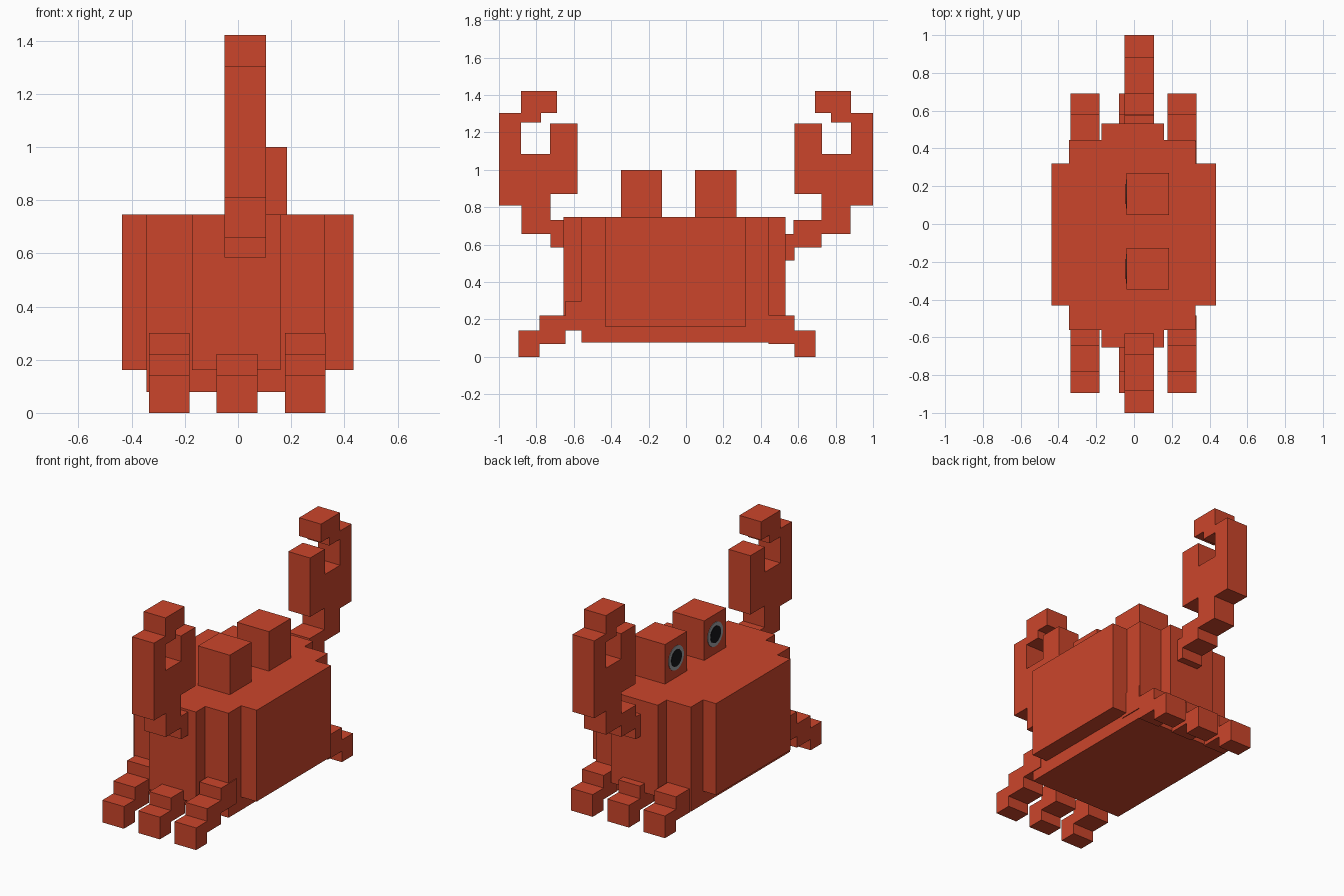
import bpy, bmesh
from mathutils import Matrix

if "Cube" in bpy.data.objects:
    bpy.data.objects.remove(bpy.data.objects["Cube"])


def material(name, rgb):
    m = bpy.data.materials.new(name)
    m.diffuse_color = (*rgb, 1)
    m.use_nodes = True
    m.node_tree.nodes["Principled BSDF"].inputs["Base Color"].default_value = m.diffuse_color
    return m


SHELL = material("shell_red", (0.6, 0.06, 0.024))
GREY = material("iris_grey", (0.35, 0.36, 0.38))
BLACK = material("pupil_black", (0.008, 0.008, 0.01))


def finish(name, bm, mat):
    bmesh.ops.recalc_face_normals(bm, faces=bm.faces)
    mesh = bpy.data.meshes.new(name)
    bm.to_mesh(mesh)
    bm.free()
    mesh.materials.append(mat)
    ob = bpy.data.objects.new(name, mesh)
    bpy.context.collection.objects.link(ob)
    return ob


def box(name, x, y, z, mat=SHELL):
    """Box from (min, max) pairs per axis."""
    bm = bmesh.new()
    size = [b - a for a, b in (x, y, z)]
    mid = [(a + b) / 2 for a, b in (x, y, z)]
    bmesh.ops.create_cube(bm, size=1, matrix=Matrix.Translation(mid) @ Matrix.Diagonal((*size, 1)))
    return finish(name, bm, mat)


def slab(name, profile, x0, x1):
    """Side (y, z) profile extruded along x."""
    bm = bmesh.new()
    face = bm.faces.new([bm.verts.new((x0, y, z)) for y, z in profile])
    ext = bmesh.ops.extrude_face_region(bm, geom=[face])["geom"]
    verts = [v for v in ext if isinstance(v, bmesh.types.BMVert)]
    bmesh.ops.translate(bm, verts=verts, vec=(x1 - x0, 0, 0))
    return finish(name, bm, SHELL)


def disc(name, centre, radius, depth, mat):
    """Thin round plate facing -x."""
    bm = bmesh.new()
    rot = Matrix.Rotation(1.5707963, 4, 'Y')
    bmesh.ops.create_cone(bm, cap_ends=True, segments=24, radius1=radius, radius2=radius,
                          depth=depth, matrix=Matrix.Translation(centre) @ rot)
    return finish(name, bm, mat)


# Stepped body
box("body_wide", (-0.437, 0.435), (-0.432, 0.32), (0.162, 0.747))
box("body_middle", (-0.345, 0.325), (-0.56, 0.444), (0.078, 0.747))
box("body_long", (-0.173, 0.16), (-0.655, 0.532), (0.162, 0.747))

# Eye blocks with round eyes on the -x face
for side, y0, y1 in (("left", 0.048, 0.27), ("right", -0.347, -0.127)):
    box(f"eye_block_{side}", (-0.04, 0.185), (y0, y1), (0.745, 1.0))
    yc = (y0 + y1) / 2
    disc(f"eye_iris_{side}", (-0.04, yc, 0.873), 0.077, 0.006, GREY)
    disc(f"eye_pupil_{side}", (-0.042, yc, 0.873), 0.053, 0.008, BLACK)

# Stepped legs: three on each end of the body
for x in (-0.335, -0.08, 0.177):
    for tag, s, tip in (("a", -1, 0.895), ("b", 1, 0.692)):
        for part, a, b, z in (("foot", 0.0, 0.112, (0, 0.142)),
                              ("shin", 0.112, 0.252, (0.07, 0.222)),
                              ("thigh", 0.252, 0.41, (0.142, 0.3))):
            ys = sorted((s * (tip - a), s * (tip - b)))
            box(f"leg_{part}_{tag}", (x, x + 0.153), ys, z)

# Claws: one blocky hooked profile, mirrored across y
CLAW = [(0.42, 0.515), (0.58, 0.515), (0.58, 0.585), (0.725, 0.585), (0.725, 0.658),
        (0.88, 0.658), (0.88, 0.81), (1.0, 0.81), (1.0, 1.305), (0.883, 1.305),
        (0.883, 1.422), (0.69, 1.422), (0.69, 1.305), (0.775, 1.305), (0.775, 1.252),
        (0.883, 1.252), (0.883, 1.085), (0.728, 1.085), (0.728, 1.247), (0.58, 1.247),
        (0.58, 0.87), (0.725, 0.87), (0.725, 0.733), (0.575, 0.733), (0.575, 0.658), (0.42, 0.658)]
for side, s in (("right", -1), ("left", 1)):
    slab(f"claw_{side}", [(s * y, z) for y, z in CLAW], -0.05, 0.105)
